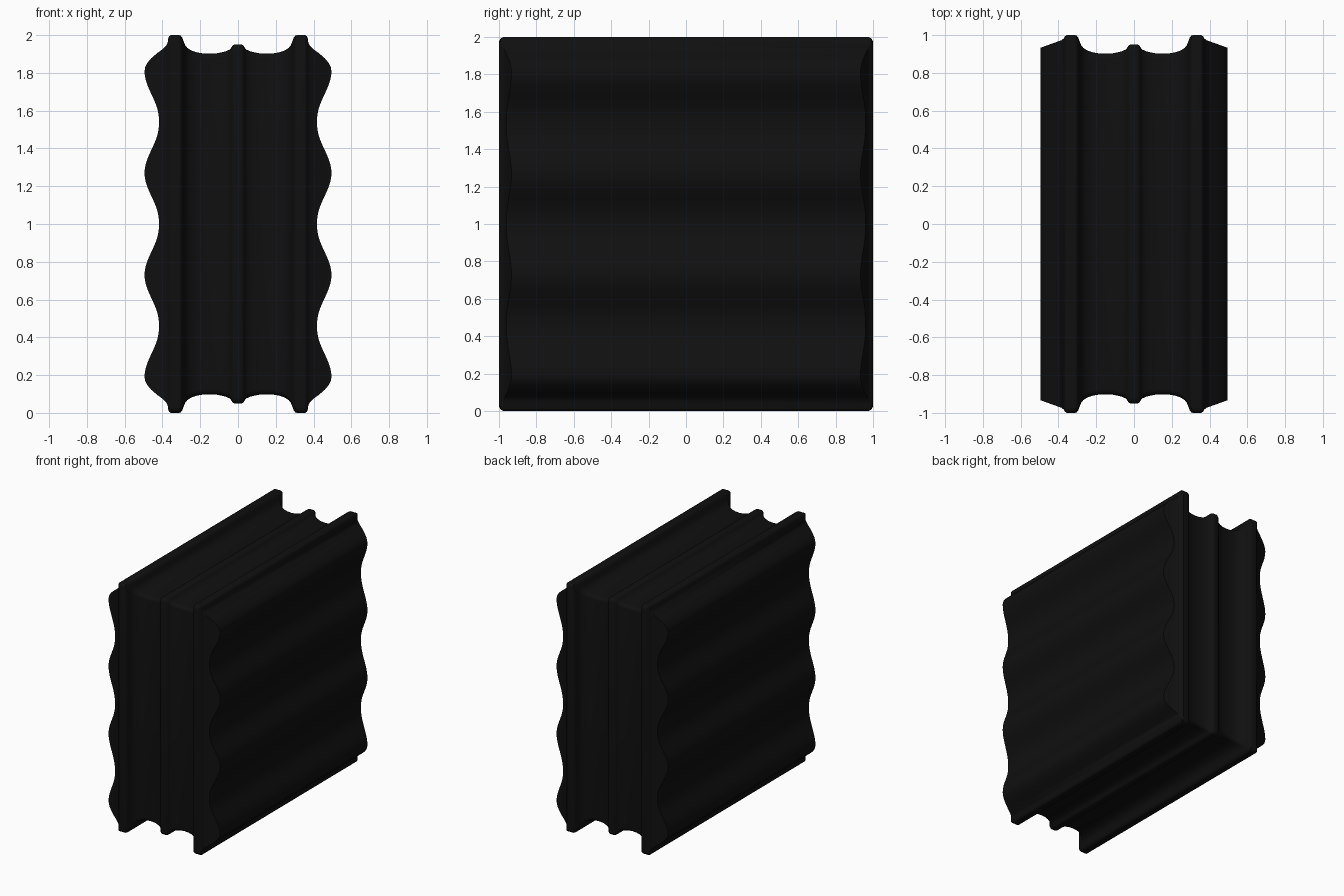
import bpy, bmesh, math

if "Cube" in bpy.data.objects:
    bpy.data.objects.remove(bpy.data.objects["Cube"])

R = 0.03  # corner radius of the square outline
mat = bpy.data.materials.new("black")
mat.diffuse_color = (0.005, 0.005, 0.005, 1)
mat.use_nodes = True
mat.node_tree.nodes["Principled BSDF"].inputs["Base Color"].default_value = mat.diffuse_color


def loft(name, rows, close_u=False):
    """Skin a list of equally long point rows."""
    bm = bmesh.new()
    vs = [[bm.verts.new(p) for p in row] for row in rows]
    n = len(rows[0])
    for a, b in zip(vs, vs[1:]):
        for i in range(n if close_u else n - 1):
            j = (i + 1) % n
            bm.faces.new((a[i], a[j], b[j], b[i]))
    bmesh.ops.remove_doubles(bm, verts=bm.verts, dist=1e-5)
    bmesh.ops.recalc_face_normals(bm, faces=bm.faces)
    me = bpy.data.meshes.new(name)
    bm.to_mesh(me)
    bm.free()
    ob = bpy.data.objects.new(name, me)
    bpy.context.collection.objects.link(ob)
    me.materials.append(mat)
    bpy.ops.object.select_all(action='DESELECT')
    ob.select_set(True)
    bpy.context.view_layer.objects.active = ob
    bpy.ops.object.shade_smooth_by_angle(angle=math.radians(40))
    return ob


def ring(x, h):
    """Rounded square of half size h in the YZ plane."""
    pts = []
    for q, (sy, sz) in enumerate([(1, 1), (-1, 1), (-1, -1), (1, -1)]):
        for k in range(6):
            a = math.pi / 2 * (q + k / 5)
            pts.append((x, sy * (h - R) + R * math.cos(a),
                        1 + sz * (h - R) + R * math.sin(a)))
    return pts


# Grooved band round the four narrow faces: (x, half size)
half = [(0, .95), (.018, .95), (.028, .945), (.036, .933), (.045, .923), (.06, .916),
        (.08, .91), (.11, .904), (.15, .902), (.19, .904), (.22, .909),
        (.25, .92), (.268, .932), (.28, .947), (.288, .967), (.294, .985),
        (.304, .998), (.312, 1), (.355, 1)]
band = [(-x, h) for x, h in reversed(half[1:])] + half
loft("grooved_frame", [ring(x, h) for x, h in band], True)

# Wavy panel outline: shoulder, four ridges, mirrored shoulder
shoulder = [(.355, 1.0), (.364, .995), (.369, .983), (.372, .962), (.38, .946), (.4, .925),
            (.43, .903), (.46, .877), (.48, .853), (.491, .83)]
waves = []
for i in range(73):
    d = .81 - 1.62 * i / 72
    c = (1 + math.cos(2 * math.pi * (d - .27) / .54)) / 2
    waves.append((.418 + .077 * c ** 1.15, d))
outline = shoulder + waves + [(x, -d) for x, d in reversed(shoulder)]


def end_y(x):
    return .973 - (x - .384) * .36 if x > .384 else .973


def panel_row(x, d, side):
    over = max(0, abs(d) - (1 - R))
    cut = R - math.sqrt(max(0, R * R - over * over))  # rounded corners
    edge = [(.355, 1), (.366, .993), (.372, .982), (.384, .973), (x, end_y(x))]
    edge = [(min(px, x), min(py, 1 - cut)) for px, py in edge]
    full = [(px, -py) for px, py in edge] + edge[::-1]
    return [(side * px, py, 1 + d) for px, py in full]


for side, label in ((1, "right"), (-1, "left")):
    loft(label + "_wavy_panel", [panel_row(x, d, side) for x, d in outline])
